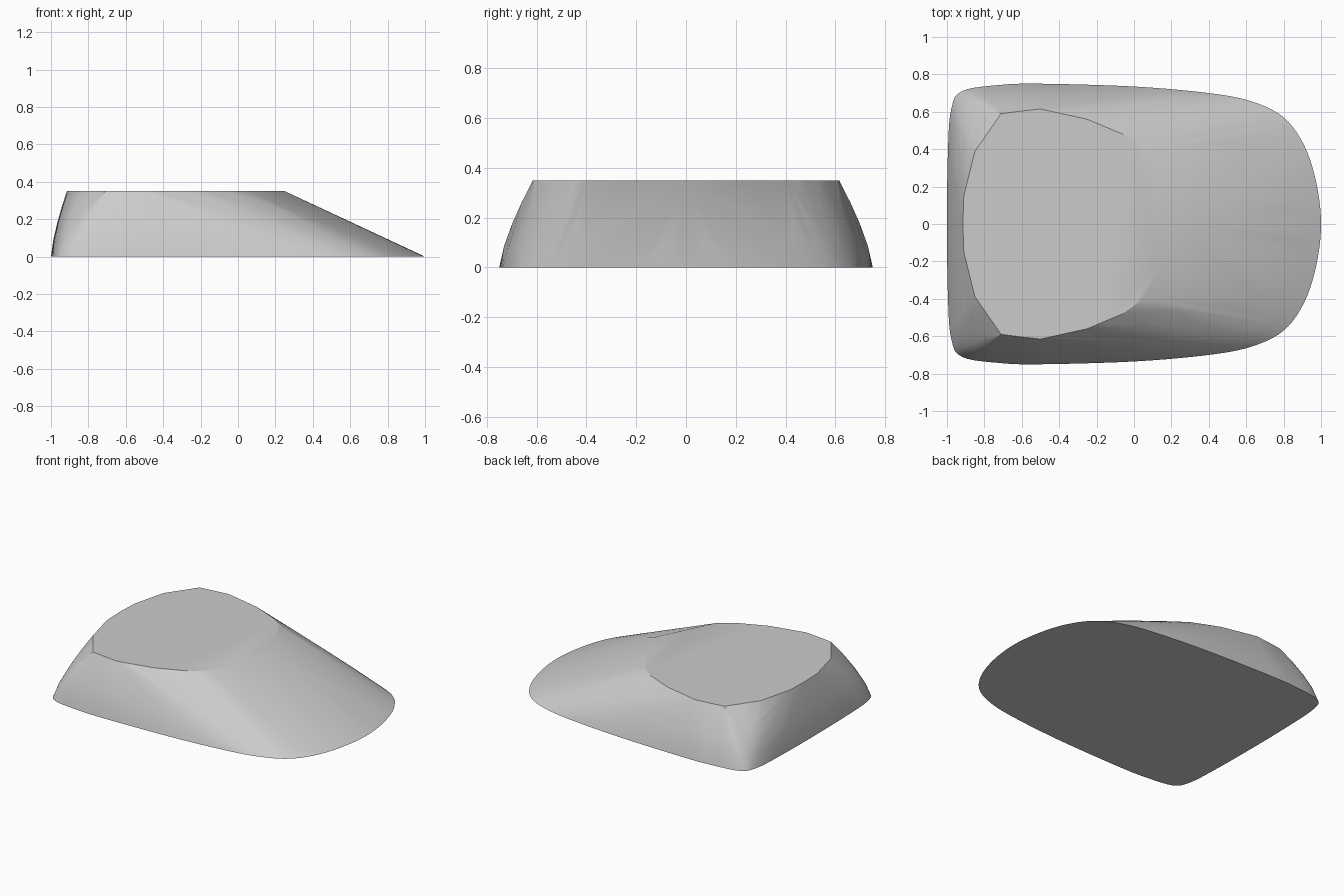
import bpy, bmesh, math
from mathutils import Vector

cube = bpy.data.objects.get("Cube")
if cube:
    bpy.data.objects.remove(cube, do_unlink=True)

HEIGHT = 0.35
BULGE = 1.4      # how much the flanks swell outward
STEPS = 5        # subdivisions between outline points

# Half outlines, from the blunt end to the tapered end
base = [(-1, 0), (-0.995, 0.38), (-0.978, 0.61), (-0.92, 0.71), (-0.72, 0.743),
        (-0.5, 0.75), (0, 0.735), (0.4, 0.7), (0.63, 0.655), (0.8, 0.57),
        (0.91, 0.42), (0.975, 0.22), (1, 0)]
top = [(-0.915, 0), (-0.91, 0.15), (-0.85, 0.39), (-0.71, 0.59), (-0.61, 0.603),
       (-0.5, 0.615), (-0.25, 0.56), (-0.06, 0.48), (0.05, 0.4), (0.05, 0.4),
       (0.05, 0.4), (0.25, 0), (0.25, 0)]
base = [Vector(p) for p in base]
top = [Vector(p) for p in top]


def smooth_point(a, b, c, d, t):
    """Catmull-Rom point between b and c."""
    return 0.5 * (2 * b + (c - a) * t + (2 * a - 5 * b + 4 * c - d) * t * t
                  + (3 * b - a - 3 * c + d) * t ** 3)


# Extend the base across the symmetry line so its ends stay rounded
mirror_y = lambda p: Vector((p.x, -p.y))
ctrl = [mirror_y(base[1])] + base + [mirror_y(base[-2])]
pairs = []
for i in range(len(base) - 1):
    for s in range(STEPS):
        t = s / STEPS
        pairs.append((smooth_point(*ctrl[i:i + 4], t), top[i].lerp(top[i + 1], t)))
pairs.append((base[-1], top[-1]))

# Wedge body: bulged rings, mirrored, wrapped by a convex skin
bm = bmesh.new()
for low, high in pairs:
    swell = 1 + (BULGE - 1) * min(1, max(0, (0.8 - low.x) / 0.6))
    for t in (0, 0.25, 0.5, 0.75, 1):
        p = low.lerp(high, t ** swell)
        for side in (1, -1):
            bm.verts.new((p.x, p.y * side, HEIGHT * t))
bmesh.ops.remove_doubles(bm, verts=bm.verts, dist=0.002)
bmesh.ops.convex_hull(bm, input=bm.verts)
bmesh.ops.delete(bm, geom=[v for v in bm.verts if not v.link_faces], context='VERTS')
bmesh.ops.recalc_face_normals(bm, faces=bm.faces)

# Merge the flat top and underside into single faces
for sign in (1, -1):
    flat = [f for f in bm.faces if f.normal.z * sign > 0.9999]
    if len(flat) > 1:
        bmesh.ops.dissolve_faces(bm, faces=flat)

mesh = bpy.data.meshes.new("wedge_body")
bm.to_mesh(mesh)
bm.free()
body = bpy.data.objects.new("wedge_body", mesh)
bpy.context.collection.objects.link(body)

# Plain grey finish
mat = bpy.data.materials.new("light_grey")
mat.use_nodes = True
grey = (0.6, 0.6, 0.6, 1)
mat.diffuse_color = grey
for node in mat.node_tree.nodes:
    if node.type == 'BSDF_PRINCIPLED':
        node.inputs["Base Color"].default_value = grey
mesh.materials.append(mat)

bpy.ops.object.select_all(action='DESELECT')
body.select_set(True)
bpy.context.view_layer.objects.active = body
bpy.ops.object.shade_smooth_by_angle(angle=math.radians(30))
